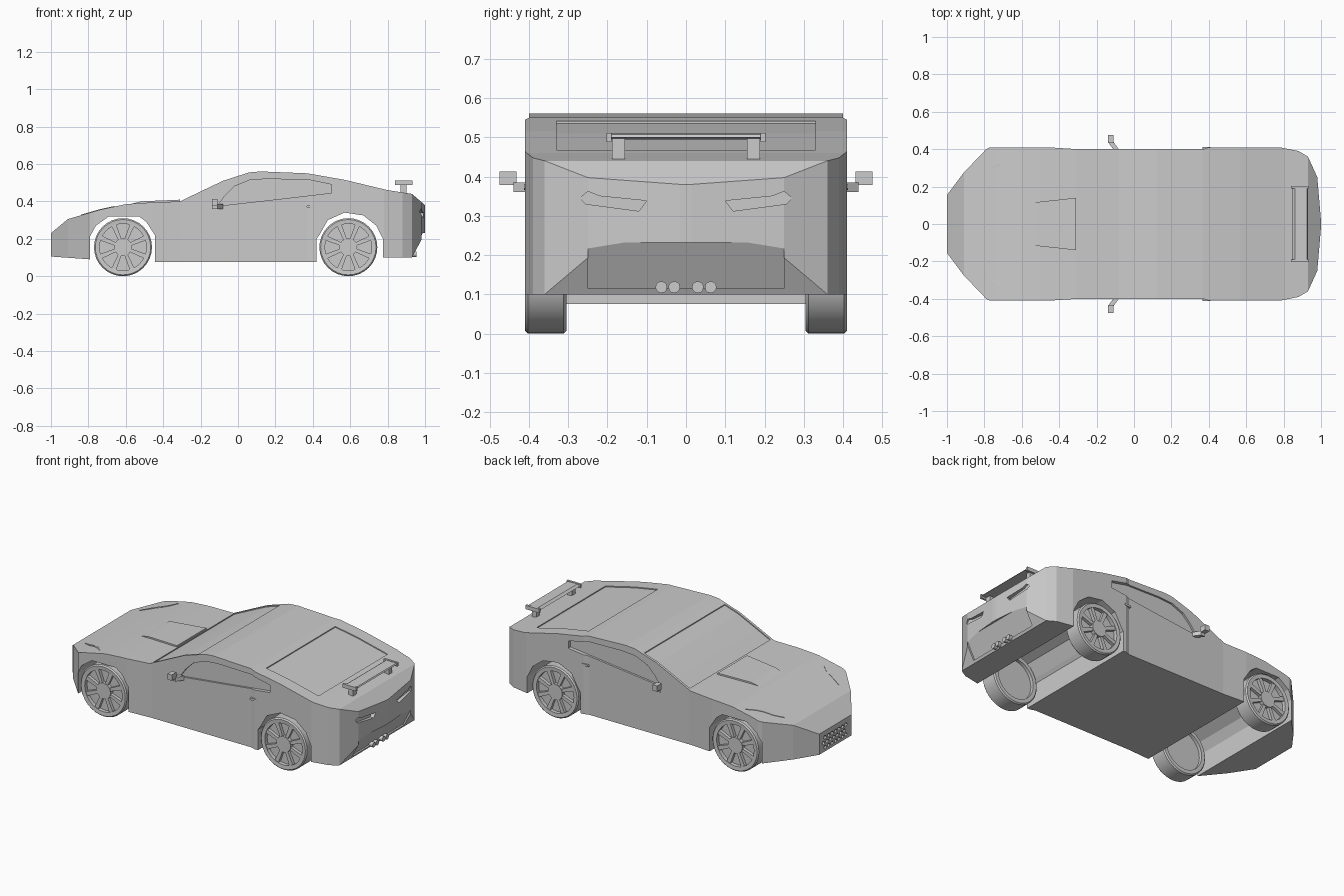
import bpy, bmesh, math
from mathutils import Vector, Matrix

cube = bpy.data.objects.get("Cube")
if cube:
    bpy.data.objects.remove(cube)

grey = bpy.data.materials.new("plain_grey")
grey.use_nodes = True
COLOUR = (0.6, 0.6, 0.6, 1)
grey.diffuse_color = COLOUR
grey.node_tree.nodes["Principled BSDF"].inputs["Base Color"].default_value = COLOUR


def finish(name, bm):
    """Turn a bmesh into a grey object."""
    bmesh.ops.recalc_face_normals(bm, faces=bm.faces)
    mesh = bpy.data.meshes.new(name)
    bm.to_mesh(mesh)
    bm.free()
    mesh.materials.append(grey)
    obj = bpy.data.objects.new(name, mesh)
    bpy.context.collection.objects.link(obj)
    return obj


def prism(name, outlines, axis, lo, hi):
    """Extrude outlines along an axis: x takes (y, z), y takes (x, z), z takes (x, y)."""
    place = {"x": lambda a, b, d: (d, a, b),
             "y": lambda a, b, d: (a, d, b),
             "z": lambda a, b, d: (a, b, d)}[axis]
    bm = bmesh.new()
    for pts in outlines:
        ends = [[bm.verts.new(place(a, b, d)) for a, b in pts] for d in (lo, hi)]
        bm.faces.new(ends[0])
        bm.faces.new(ends[1])
        for i in range(len(pts)):
            j = (i + 1) % len(pts)
            bm.faces.new((ends[0][i], ends[0][j], ends[1][j], ends[1][i]))
    return finish(name, bm)


def boolean(obj, tool, operation):
    """Apply a boolean and delete the tool."""
    mod = obj.modifiers.new("cut", "BOOLEAN")
    mod.object, mod.operation, mod.solver = tool, operation, "EXACT"
    bpy.context.view_layer.update()
    graph = bpy.context.evaluated_depsgraph_get()
    mesh = bpy.data.meshes.new_from_object(obj.evaluated_get(graph))
    obj.modifiers.clear()
    obj.data = mesh
    bpy.data.objects.remove(tool)


def rect(a, b, c, d):
    return [(a, c), (b, c), (b, d), (a, d)]


def ngon(x, z, r, n):
    return [(x + r * math.cos(math.tau * i / n), z + r * math.sin(math.tau * i / n))
            for i in range(n)]


def mirror(pts):
    return [(-a, b) for a, b in pts]


# Body: side profile intersected with plan outline
TOP = [(-1, .23), (-.91, .305), (-.74, .355), (-.6, .385), (-.5, .392), (-.31, .4),
       (-.2, .453), (-.08, .51), (.06, .555), (.12, .56), (.37, .55), (.57, .515),
       (.8, .46), (.93, .44), (1, .38)]
UNDER = [(1, .23), (.93, .1), (.775, .1), (.775, .2), (.74, .27), (.67, .325),
         (.57, .34), (.48, .3), (.435, .22), (.42, .2), (.42, .075), (-.445, .075),
         (-.445, .22), (-.49, .29), (-.53, .32), (-.69, .32), (-.76, .27),
         (-.79, .215), (-.79, .09), (-1, .105)]
PLAN = [(-1, .155), (-.91, .275), (-.79, .4), (-.77, .41), (-.46, .41), (-.3, .4),
        (.37, .4), (.4, .41), (.78, .41), (.88, .39), (.93, .36), (.98, .25), (1, .015)]


def top(x):
    for (x0, z0), (x1, z1) in zip(TOP, TOP[1:]):
        if x0 <= x <= x1:
            return z0 + (z1 - z0) * (x - x0) / (x1 - x0)


body = prism("body", [TOP + UNDER], "y", -.6, .6)
boolean(body, prism("plan", [PLAN + [(x, -y) for x, y in reversed(PLAN)]], "z", -.1, .8),
        "INTERSECT")


# Recessed windscreen and rear window that follow the roof line
def roof_recess(x0, x1, half):
    xs = [x0] + [x for x, z in TOP if x0 < x < x1] + [x1]
    line = [(x, top(x) - .006) for x in xs]
    boolean(body, prism("cutter", [line + [(x1, .7), (x0, .7)]], "y", -half, half), "DIFFERENCE")


roof_recess(-.295, .01, .385)
roof_recess(.42, .77, .33)

# Recessed side windows
WINDOW = [(-.11, .375), (-.07, .43), (-.02, .48), (.06, .513), (.15, .52), (.38, .515),
          (.5, .49), (.5, .445), (.2, .41)]
for lo, hi in ((.388, .5), (-.5, -.388)):
    boolean(body, prism("cutter", [WINDOW], "y", lo, hi), "DIFFERENCE")

# Tail light slots, lower tail recess and grille holes
LAMP = [(.12, .312), (.255, .33), (.27, .345), (.25, .362), (.22, .35), (.1, .338)]
boolean(body, prism("cutter", [LAMP, mirror(LAMP)], "x", .968, 1.1), "DIFFERENCE")
boolean(body, prism("cutter", [[(.927, .115), (.988, .232), (1.1, .232), (1.1, .115)]],
                    "y", -.25, .25), "DIFFERENCE")
holes = [ngon(.033 * (i - 4 + .5 * (row % 2)), .13 + .03 * row, .012, 6)
         for row in range(3) for i in range(1, 8)]
boolean(body, prism("cutter", holes, "x", -1.1, -.988), "DIFFERENCE")


# Headlight slivers lying on the bonnet
HEADLIGHT = [(-.84, .26), (-.78, .285), (-.72, .31), (-.685, .34), (-.66, .375),
             (-.705, .335), (-.74, .315), (-.79, .295)]
for side, word in ((1, "far"), (-1, "near")):
    bm = bmesh.new()
    rings = [[bm.verts.new((x, y * side, top(x) + d)) for x, y in HEADLIGHT]
             for d in (-.004, .003)]
    n = len(HEADLIGHT)
    for i in range(n):
        j = (i + 1) % n
        bm.faces.new((rings[0][i], rings[0][j], rings[1][j], rings[1][i]))
    for ring in rings:
        for i in range(n // 2 - 1):
            quad = [ring[i], ring[i + 1], ring[n - 2 - i], ring[n - 1 - i]]
            bm.faces.new(list(dict.fromkeys(quad)))
    finish("headlight_" + word, bm)

# Bonnet scoop: tapered wedge
scoop = prism("bonnet_scoop", [[(-.585, .383), (-.52, .4), (-.31, .409), (-.31, .39)]],
              "y", -1, 1)
for v in scoop.data.vertices:
    v.co.y *= .11 + .03 * (v.co.x + .585) / .275

# Spoiler
prism("spoiler_blade", [[(.845, .498), (.86, .509), (.925, .507), (.93, .5), (.87, .494)]],
      "y", -.2, .2)
for s, word in ((1, "far"), (-1, "near")):
    prism("spoiler_post_" + word, [rect(.87, .9, .44, .497)], "y", s * .155, s * .188)
    prism("spoiler_end_" + word, [rect(.84, .932, .488, .511)], "y", s * .19, s * .203)

    # Wing mirror on a slanted arm
    prism("mirror_" + word, [rect(-.14, -.11, s * .432, s * .475)], "z", .378, .413)
    prism("mirror_arm_" + word, [[(-.14, s * .44), (-.11, s * .44), (-.08, s * .398),
                                  (-.11, s * .398)]], "z", .36, .385)

    # Door handle
    prism("door_handle_" + word, [[(.365, .37), (.375, .366), (.408, .37), (.408, .381),
                                   (.37, .379)]], "y", s * .395, s * .413)

    # Exhaust pair
    prism("exhaust_" + word, [ngon(s * y, .118, .015, 12) for y in (.03, .063)],
          "x", .92, .955)

# Wheels: lathed tyre with recessed disc, hub and eight spokes
TYRE = [(0, .385), (.125, .385), (.125, .408), (.148, .41), (.155, .403), (.155, .312),
        (.148, .305), (.125, .305), (.125, .325), (0, .325)]
for x, end in ((-.615, "nose"), (.59, "tail")):
    for s, word in ((1, "far"), (-1, "near")):
        label = end + "_" + word
        bm = bmesh.new()
        verts = [bm.verts.new((x + r, s * y, .155)) for r, y in TYRE]
        edges = [bm.edges.new(pair) for pair in zip(verts, verts[1:])]
        bmesh.ops.spin(bm, geom=verts + edges, cent=(x, 0, .155), axis=(0, 1, 0),
                       angle=math.tau, steps=32, use_duplicate=False)
        bmesh.ops.remove_doubles(bm, verts=bm.verts, dist=.0005)
        tyre = finish("tyre_" + label, bm)
        hub = prism("hub_" + label, [ngon(x, .155, .048, 16)], "y", s * .38, s * .408)
        spokes = []
        for k in range(8):
            turn = Matrix.Rotation(math.tau * (k + .5) / 8, 2)
            spokes.append([tuple(turn @ Vector(p) + Vector((x, .155)))
                           for p in ((.04, -.009), (.127, -.013), (.127, .013), (.04, .009))])
        prism("spokes_" + label, spokes, "y", s * .38, s * .404)
        for obj in (tyre, hub):
            bpy.ops.object.select_all(action="DESELECT")
            obj.select_set(True)
            bpy.context.view_layer.objects.active = obj
            bpy.ops.object.shade_smooth_by_angle(angle=math.radians(30))
